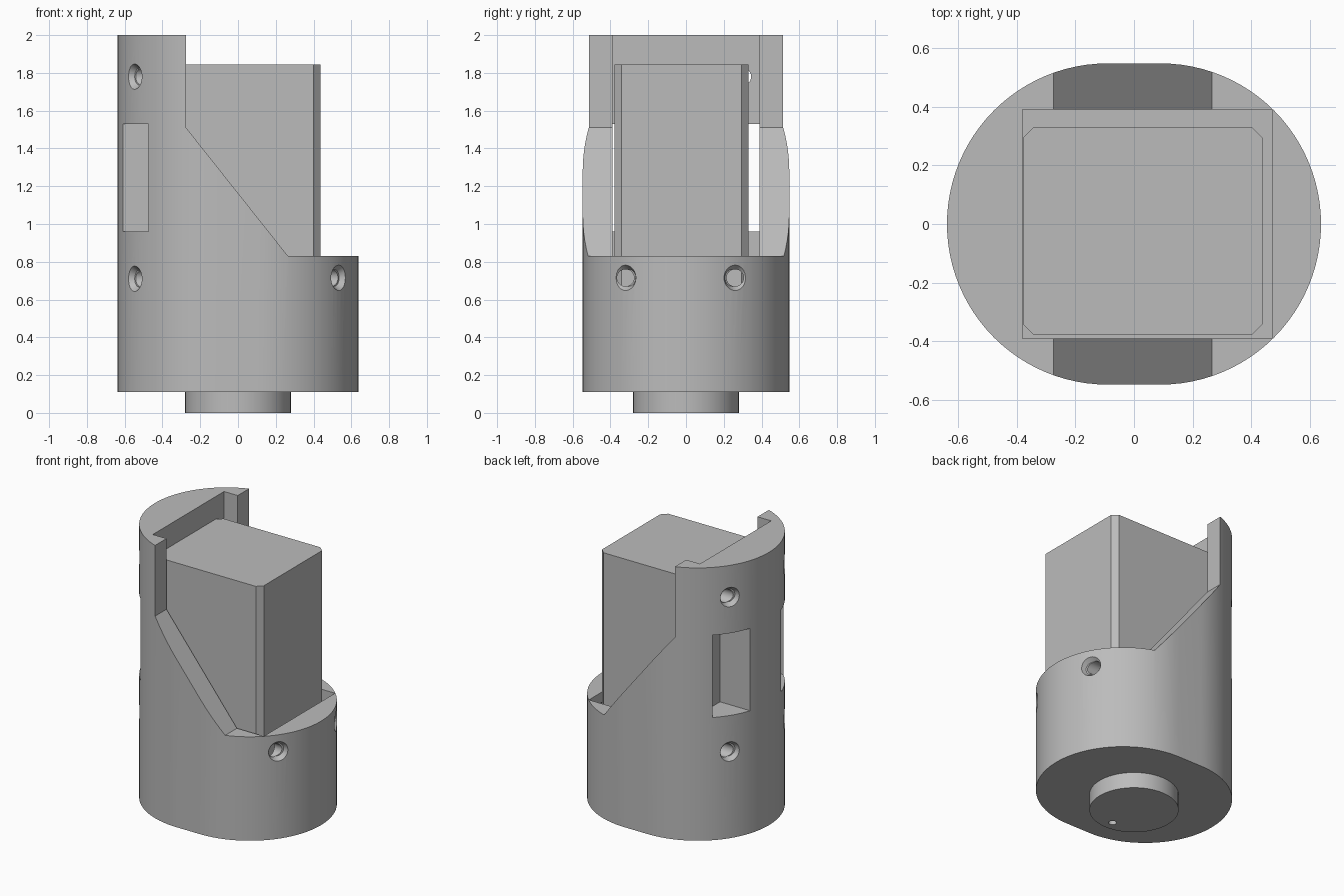
import bpy, bmesh, math
from mathutils import Vector

cube = bpy.data.objects.get("Cube")
if cube:
    bpy.data.objects.remove(cube, do_unlink=True)

R, OFF = 0.547, 0.09          # outline: two half circles joined by short flats
AXIS = {"x": Vector((1, 0, 0)), "z": Vector((0, 0, 1))}

gray = bpy.data.materials.new("light gray")
gray.use_nodes = True
gray.diffuse_color = (0.5, 0.5, 0.5, 1)
gray.node_tree.nodes["Principled BSDF"].inputs["Base Color"].default_value = (0.5, 0.5, 0.5, 1)


def prism(name, points, direction):
    """Extrude a closed outline of 3D points along a direction."""
    bm = bmesh.new()
    face = bm.faces.new([bm.verts.new(p) for p in points])
    new = bmesh.ops.extrude_face_region(bm, geom=[face])["geom"]
    bmesh.ops.translate(bm, vec=direction, verts=[g for g in new if isinstance(g, bmesh.types.BMVert)])
    return finish(name, bm)


def finish(name, bm):
    bmesh.ops.recalc_face_normals(bm, faces=bm.faces[:])
    mesh = bpy.data.meshes.new(name)
    bm.to_mesh(mesh)
    bm.free()
    mesh.materials.append(gray)
    obj = bpy.data.objects.new(name, mesh)
    bpy.context.collection.objects.link(obj)
    return obj


def box(name, lo, hi):
    x0, y0, z0 = lo
    x1, y1, z1 = hi
    return prism(name, [(x0, y0, z0), (x1, y0, z0), (x1, y1, z0), (x0, y1, z0)], (0, 0, z1 - z0))


def cone(name, start, end, r1, r2, segments=32):
    start, end = Vector(start), Vector(end)
    bm = bmesh.new()
    bmesh.ops.create_cone(bm, cap_ends=True, segments=segments, radius1=r1, radius2=r2,
                          depth=(end - start).length)
    turn = (end - start).to_track_quat("Z", "Y").to_matrix().to_4x4()
    bm.transform(turn)
    bmesh.ops.translate(bm, vec=(start + end) / 2, verts=bm.verts[:])
    return finish(name, bm)


def cut(obj, cutter):
    mod = obj.modifiers.new("cut", "BOOLEAN")
    mod.operation, mod.solver, mod.object = "DIFFERENCE", "EXACT", cutter
    bpy.ops.object.select_all(action="DESELECT")
    bpy.context.view_layer.objects.active = obj
    obj.select_set(True)
    bpy.ops.object.modifier_apply(modifier=mod.name)
    bpy.data.objects.remove(cutter, do_unlink=True)


def smooth(obj):
    bpy.ops.object.select_all(action="DESELECT")
    bpy.context.view_layer.objects.active = obj
    obj.select_set(True)
    bpy.ops.object.shade_smooth_by_angle(angle=math.radians(25))


# Housing body
outline = []
N = 48
for side in (1, -1):
    for i in range(N + 1):
        a = math.pi * i / N - side * math.pi / 2
        outline.append((side * OFF + R * math.cos(a), R * math.sin(a), 0.11))
body = prism("housing", outline, (0, 0, 1.89))

# Open front with sloped cheeks
cut(body, prism("slope_cutter", [(-0.275, -1, 2.2), (-0.275, -1, 1.51), (0.265, -1, 0.83),
                                 (1, -1, 0.83), (1, -1, 2.2)], (0, 2, 0)))
# Rectangular pocket
cut(body, box("pocket_cutter", (-0.38, -0.39, 0.3), (0.471, 0.39, 2.2)))

# Strap slots through the rear wall
for s in (-1, 1):
    ys = sorted((s * 0.17, s * 0.389))
    cut(body, box("slot_cutter", (-1, ys[0], 0.96), (-0.3, ys[1], 1.53)))

# Countersunk screw holes
holes = [(-1, s * 0.3, z) for s in (-1, 1) for z in (0.71, 1.78)]
holes += [(1, -0.32, 0.715), (1, 0.26, 0.715)]
for side, y, z in holes:
    dx = math.sqrt(R * R - y * y)
    surface = Vector((side * (OFF + dx), y, z))
    normal = Vector((side * dx, y, 0)).normalized()
    cut(body, cone("hole_cutter", (side * 0.3, y, z), (side * 0.9, y, z), 0.045, 0.045))
    cut(body, cone("sink_cutter", surface - normal * 0.03, surface + normal * 0.03, 0.045, 0.09))
smooth(body)

# Round foot with a small pin hole
foot = cone("foot", (0, 0, 0), (0, 0, 0.11), 0.28, 0.28, 64)
cut(foot, cone("pin_cutter", (0, -0.21, -0.1), (0, -0.21, 0.08), 0.025, 0.025))
smooth(foot)

# Chamfered block sitting in the pocket
x0, x1, y0, y1, c = -0.378, 0.437, -0.378, 0.33, 0.036
prism("inner_block", [(x0 + c, y0, 0.3), (x1 - c, y0, 0.3), (x1, y0 + c, 0.3), (x1, y1 - c, 0.3),
                      (x1 - c, y1, 0.3), (x0 + c, y1, 0.3), (x0, y1 - c, 0.3), (x0, y0 + c, 0.3)],
      (0, 0, 1.545))
